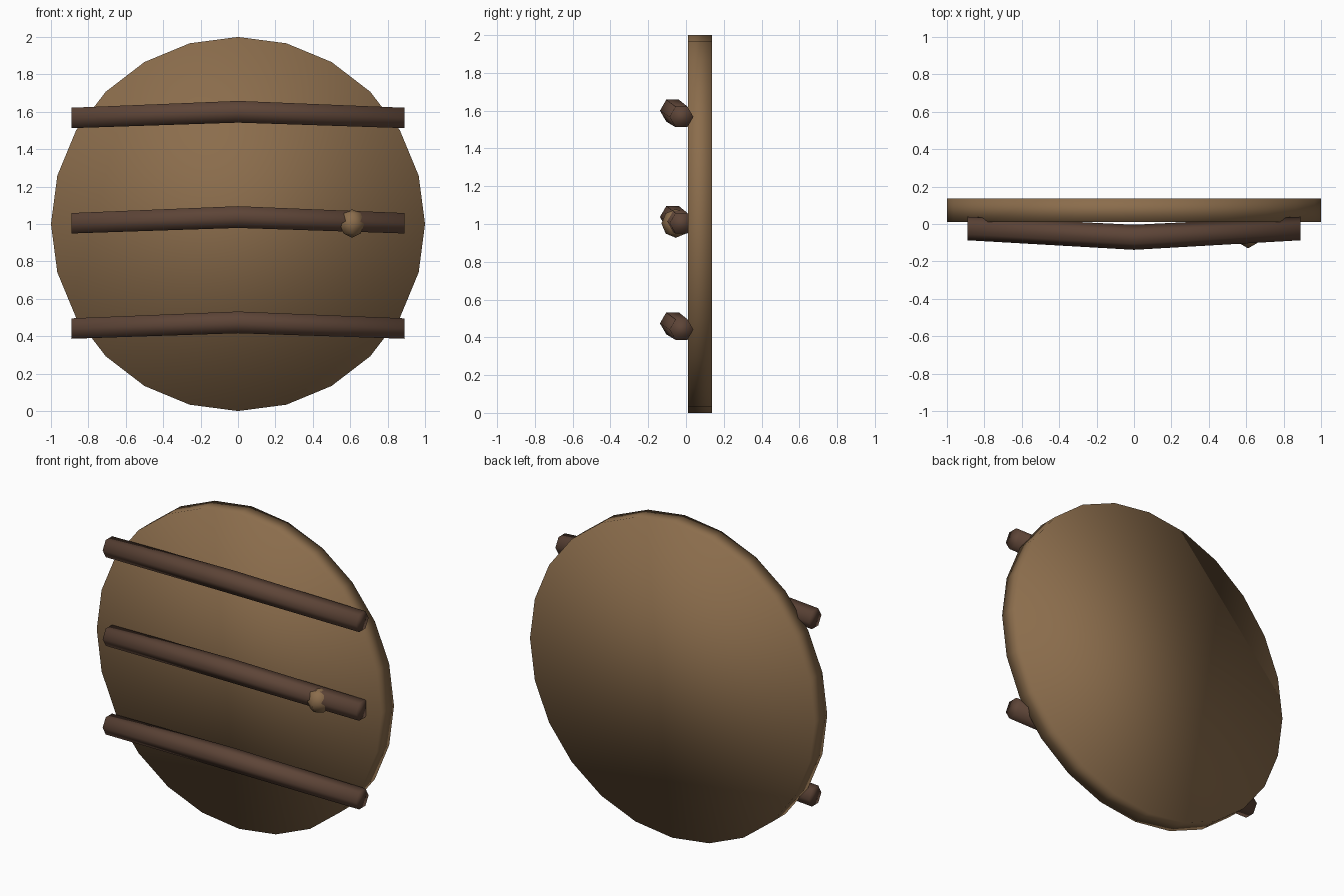
import bpy, bmesh
from math import cos, sin, pi, radians
from mathutils import Matrix

cube = bpy.data.objects.get("Cube")
if cube:
    bpy.data.objects.remove(cube, do_unlink=True)


def material(name, rgb):
    mat = bpy.data.materials.new(name)
    mat.use_nodes = True
    mat.diffuse_color = (*rgb, 1)
    mat.node_tree.nodes["Principled BSDF"].inputs["Base Color"].default_value = (*rgb, 1)
    return mat


wood = material("light wood", (0.258, 0.152, 0.072))
dark_wood = material("dark wood", (0.109, 0.058, 0.038))


def finish(name, bm, mat):
    bmesh.ops.recalc_face_normals(bm, faces=bm.faces)
    for face in bm.faces:
        face.smooth = True
    mesh = bpy.data.meshes.new(name)
    bm.to_mesh(mesh)
    bm.free()
    mesh.materials.append(mat)
    obj = bpy.data.objects.new(name, mesh)
    bpy.context.collection.objects.link(obj)
    return obj


# Round panel standing upright
bm = bmesh.new()
bmesh.ops.create_cone(bm, cap_ends=True, segments=24, radius1=1, radius2=1, depth=0.126,
                      matrix=Matrix.Translation((0, 0.074, 1)) @ Matrix.Rotation(radians(90), 4, 'X'))
finish("round_panel", bm, wood)


# Bowed six-sided bars: a hexagon swept through the two ends and the middle
def bar(name, z):
    bm = bmesh.new()
    rings = []
    for x, y, rise, r in ((-0.89, -0.024, 0, 0.063), (0, -0.071, 0.033, 0.067), (0.89, -0.024, 0, 0.063)):
        rings.append([bm.verts.new((x, y + r * cos(i * pi / 3), z + rise + r * sin(i * pi / 3)))
                      for i in range(6)])
    for a, b in zip(rings, rings[1:]):
        for i in range(6):
            j = (i + 1) % 6
            bm.faces.new((a[i], a[j], b[j], b[i]))
    bm.faces.new(rings[0])
    bm.faces.new(rings[-1])
    finish(name, bm, dark_wood)


for name, z in (("upper_bar", 1.567), ("middle_bar", 1.004), ("lower_bar", 0.441)):
    bar(name, z)

# Faceted knob on the middle bar
bm = bmesh.new()
bmesh.ops.create_uvsphere(bm, u_segments=6, v_segments=4, radius=0.076,
                          matrix=Matrix.Translation((0.61, -0.054, 1.003)))
finish("knob", bm, wood)
